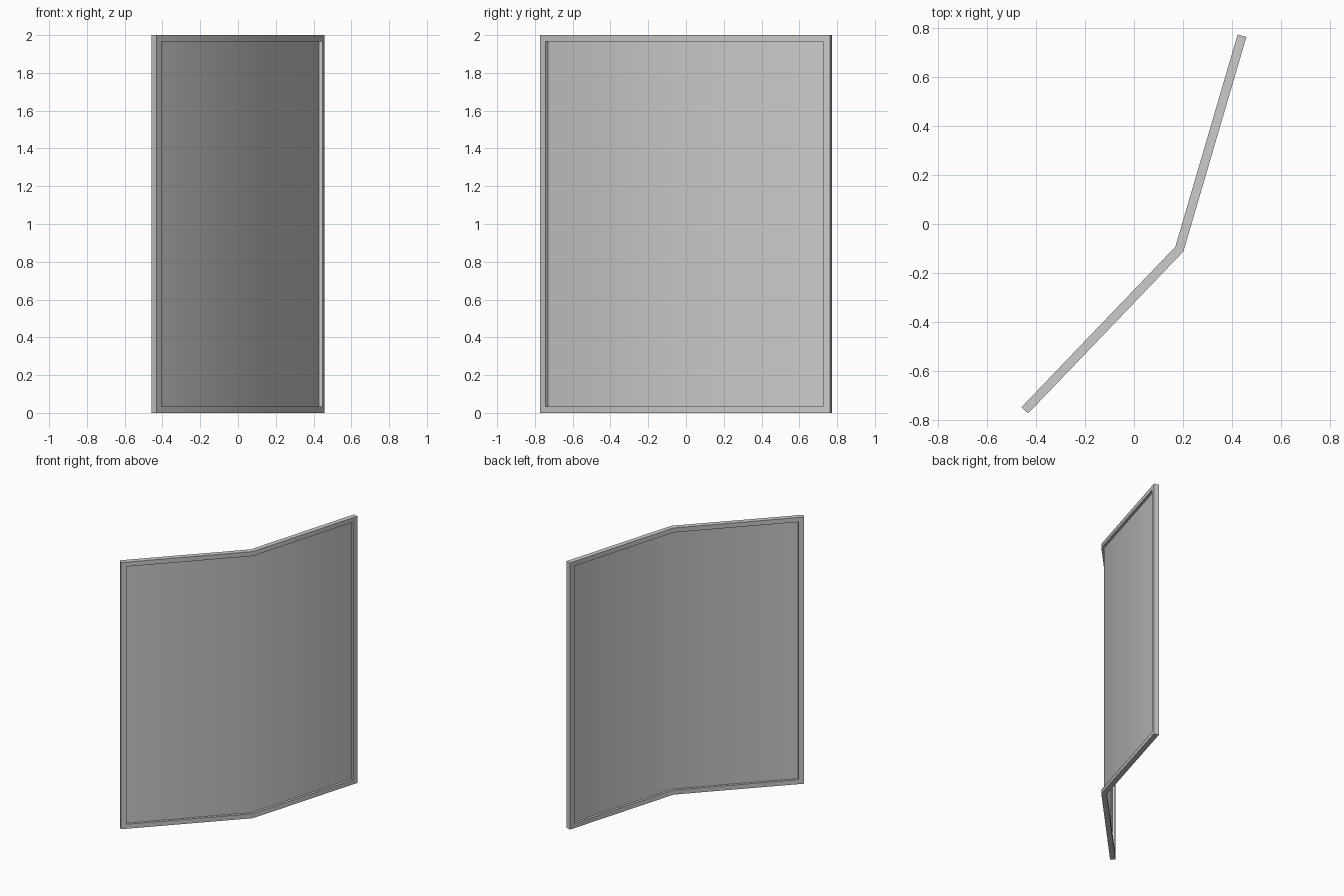
import bpy
from mathutils import Vector

if "Cube" in bpy.data.objects:
    bpy.data.objects.remove(bpy.data.objects["Cube"])

THICK, STILE, RAIL, H = 0.037, 0.039, 0.034, 2.0

# Plan path of the folded screen, with the inner edges of the end stiles
a, fold, c = Vector((-0.445, -0.759)), Vector((0.185, -0.102)), Vector((0.440, 0.767))
a_in = a + (fold - a).normalized() * STILE
c_in = c + (fold - c).normalized() * STILE


def sheet(name, path, heights, skip=()):
    """Vertical sheet along a plan path; skip lists (column, row) openings."""
    n = len(path)
    verts = [(p.x, p.y, z) for z in heights for p in path]
    faces = [(r * n + i, r * n + i + 1, (r + 1) * n + i + 1, (r + 1) * n + i)
             for r in range(len(heights) - 1) for i in range(n - 1)
             if (i, r) not in skip]
    mesh = bpy.data.meshes.new(name)
    mesh.from_pydata(verts, [], faces)
    ob = bpy.data.objects.new(name, mesh)
    bpy.context.collection.objects.link(ob)
    return ob


# Square-section frame with one opening running around the fold
frame = sheet("frame", [a, a_in, fold, c_in, c], [0, RAIL, H - RAIL, H],
              skip=((1, 1), (2, 1)))
solid = frame.modifiers.new("thickness", 'SOLIDIFY')
solid.thickness = THICK
solid.offset = 0
solid.use_even_offset = True
solid.use_quality_normals = True
bpy.context.view_layer.objects.active = frame
frame.select_set(True)
bpy.ops.object.convert(target='MESH')
bpy.ops.object.shade_smooth_by_angle()

# Thin infill panel on the centre plane, shaded smoothly over the fold
panel = sheet("panel", [a_in, fold, c_in], [RAIL, H - RAIL])
for poly in panel.data.polygons:
    poly.use_smooth = True
